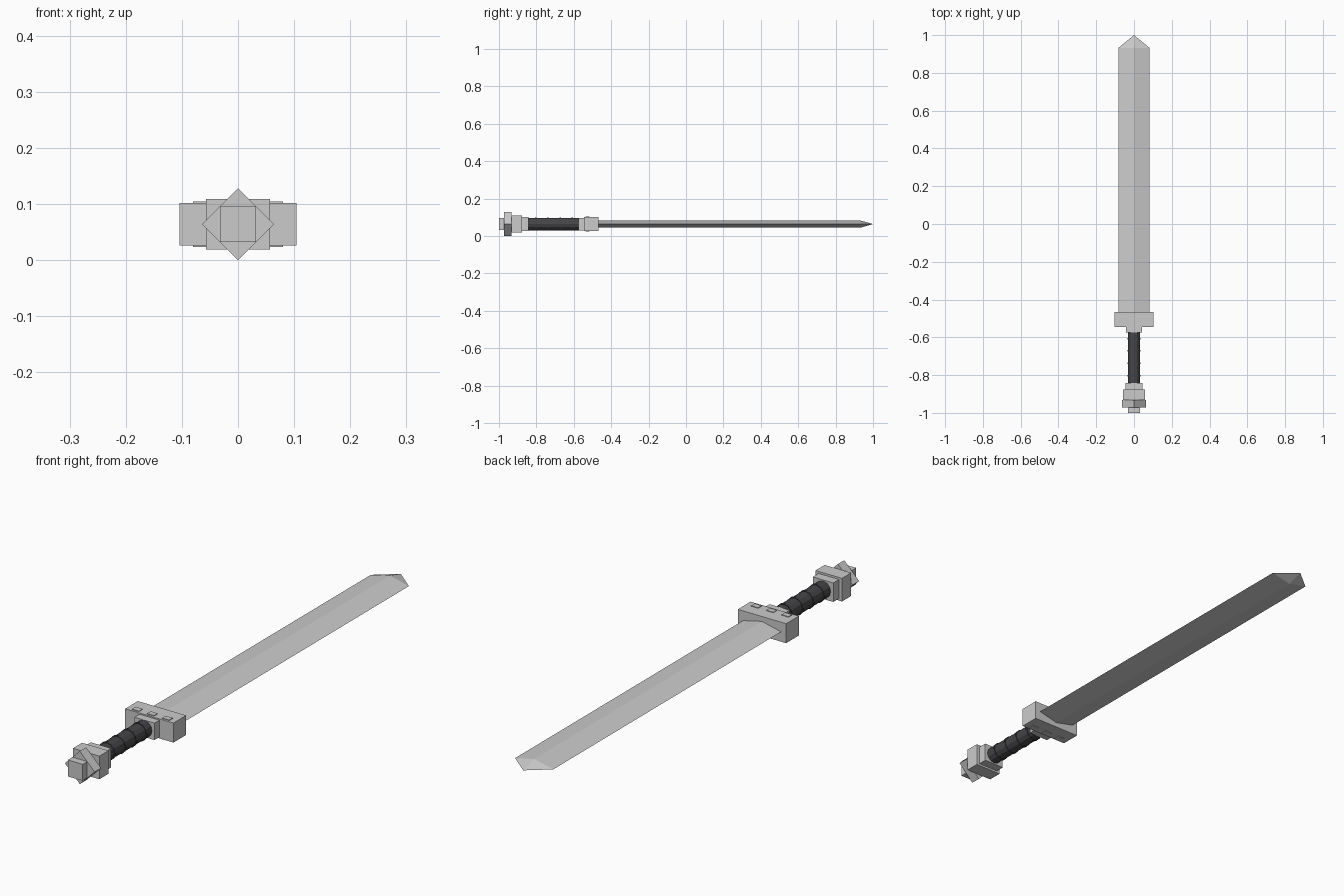
import bpy, bmesh, math

if "Cube" in bpy.data.objects:
    bpy.data.objects.remove(bpy.data.objects["Cube"])

ZC = 0.064  # height of the sword's long axis

dark = bpy.data.materials.new("dark_wrap")
dark.diffuse_color = (0.06, 0.06, 0.065, 1)
dark.use_nodes = True
dark.node_tree.nodes["Principled BSDF"].inputs["Base Color"].default_value = dark.diffuse_color


def box(name, hx, y0, y1, hz, z=ZC, x=0.0, roll=0.0):
    bpy.ops.mesh.primitive_cube_add(size=1, location=(x, (y0 + y1) / 2, z),
                                    rotation=(0, roll, 0))
    ob = bpy.context.object
    ob.name = name
    ob.scale = (2 * hx, y1 - y0, 2 * hz)
    return ob


def rod(name, radius, y0, y1, sides=12):
    bpy.ops.mesh.primitive_cylinder_add(vertices=sides, radius=radius, depth=y1 - y0,
                                        location=(0, (y0 + y1) / 2, ZC),
                                        rotation=(math.pi / 2, 0, 0))
    ob = bpy.context.object
    ob.name = name
    ob.data.materials.append(dark)
    return ob


# Blade: diamond section drawn out to a point
bm = bmesh.new()
section = [(0.082, 0), (0, 0.019), (-0.082, 0), (0, -0.019)]
base = [bm.verts.new((x, -0.467, ZC + z)) for x, z in section]
shoulder = [bm.verts.new((x, 0.933, ZC + z)) for x, z in section]
tip = bm.verts.new((0, 1.0, ZC))
bm.faces.new(base)
for i in range(4):
    j = (i + 1) % 4
    bm.faces.new((base[i], base[j], shoulder[j], shoulder[i]))
    bm.faces.new((shoulder[i], shoulder[j], tip))
bmesh.ops.recalc_face_normals(bm, faces=bm.faces)
mesh = bpy.data.meshes.new("blade")
bm.to_mesh(mesh)
bm.free()
bpy.context.collection.objects.link(bpy.data.objects.new("blade", mesh))

# Cross guard and collar
box("guard", 0.104, -0.545, -0.467, 0.038)
box("guard_collar", 0.043, -0.575, -0.545, 0.033)

# Small raised studs on both faces of the guard
for side in (-1, 1):
    for x in (-0.065, 0, 0.065):
        box("guard_stud", 0.015, -0.537, -0.515, 0.003, ZC + side * 0.0375, x)

# Grip with wrap bands
rod("grip", 0.033, -0.842, -0.575)
for y in (-0.803, -0.738, -0.672, -0.607):
    rod("grip_band", 0.0355, y - 0.004, y + 0.004)

# Pommel: neck, block, turned square and end cap
box("pommel_neck", 0.044, -0.877, -0.842, 0.037)
box("pommel_block", 0.057, -0.933, -0.877, 0.045)
half = 0.064 / math.sqrt(2)
box("pommel_diamond", half, -0.972, -0.933, half, roll=math.pi / 4)
box("pommel_cap", 0.032, -1.0, -0.972, 0.032)
